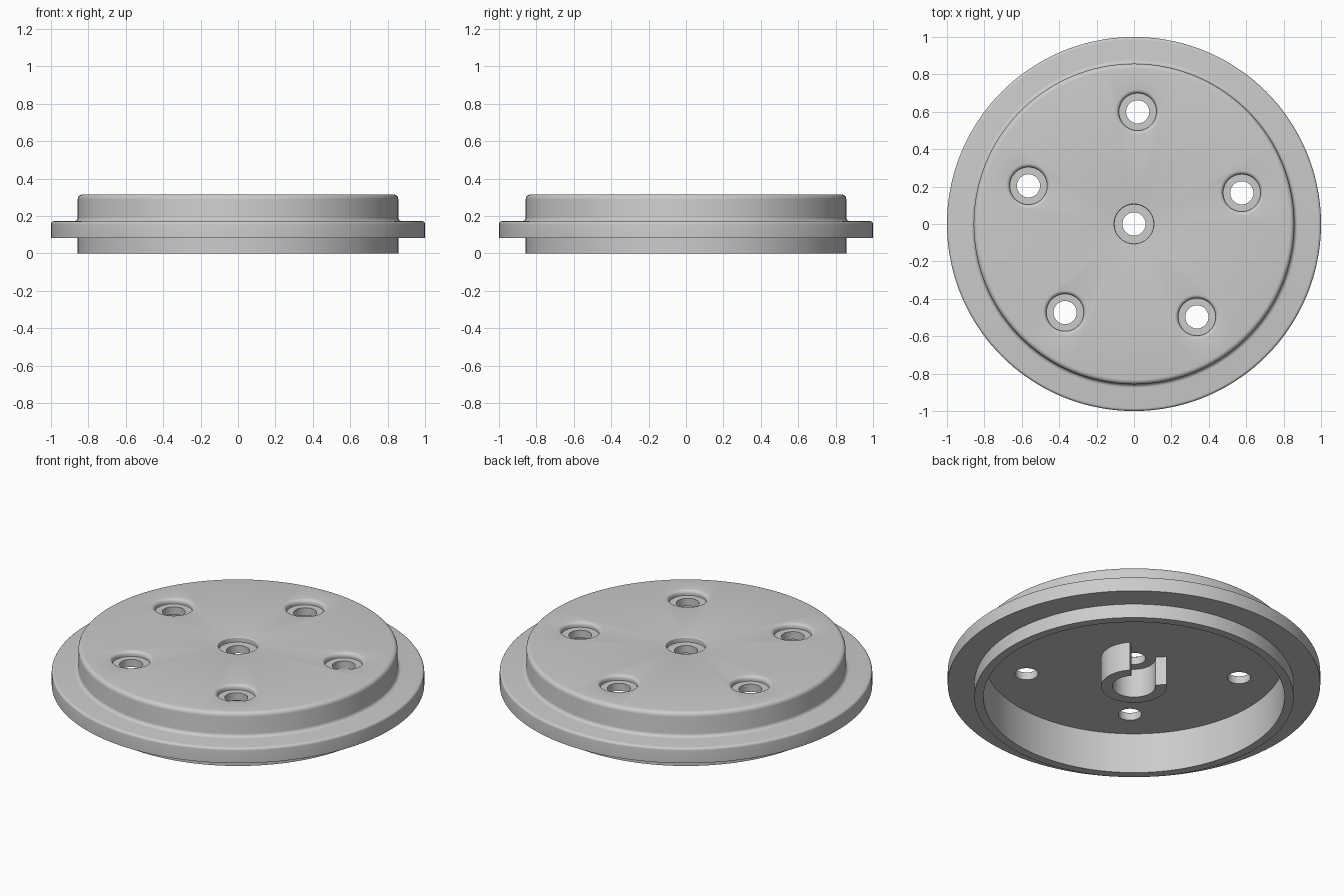
import bpy, bmesh
from math import sin, cos, pi, radians

if "Cube" in bpy.data.objects:
    bpy.data.objects.remove(bpy.data.objects["Cube"])


def arc(cx, cz, r, a0, a1, n=5):
    """Points of a circular arc in the profile plane, angles in degrees."""
    return [(cx + r * cos(radians(a0 + (a1 - a0) * i / n)),
             cz + r * sin(radians(a0 + (a1 - a0) * i / n))) for i in range(n + 1)]


def lathe(name, profile, steps, start=0, sweep=360, closed=False):
    """Revolve an (r, z) profile about z; partial sweeps get end caps."""
    bm = bmesh.new()
    verts = [bm.verts.new((r * cos(radians(start)), r * sin(radians(start)), z)) for r, z in profile]
    edges = [bm.edges.new(p) for p in zip(verts, verts[1:])]
    if closed:
        edges.append(bm.edges.new((verts[-1], verts[0])))
    bmesh.ops.spin(bm, geom=verts + edges, cent=(0, 0, 0), axis=(0, 0, 1),
                   angle=radians(sweep), steps=steps)
    bmesh.ops.remove_doubles(bm, verts=bm.verts[:], dist=1e-5)
    if sweep < 360:
        bmesh.ops.holes_fill(bm, edges=bm.edges[:], sides=len(profile))
    bmesh.ops.recalc_face_normals(bm, faces=bm.faces[:])
    mesh = bpy.data.meshes.new(name)
    bm.to_mesh(mesh)
    bm.free()
    ob = bpy.data.objects.new(name, mesh)
    bpy.context.collection.objects.link(ob)
    return ob


def activate(ob):
    bpy.ops.object.select_all(action='DESELECT')
    ob.select_set(True)
    bpy.context.view_layer.objects.active = ob


TOP, CEILING = 0.315, 0.24

# Flanged cap, hollow underneath
profile = ([(0, CEILING), (0.808, CEILING), (0.808, 0), (0.857, 0), (0.857, 0.083), (1, 0.083)]
           + arc(0.985, 0.157, 0.015, 0, 90)
           + arc(0.877, 0.192, 0.02, 270, 180)
           + arc(0.832, TOP - 0.025, 0.025, 0, 90)
           + [(0, TOP)])
body = lathe("flanged_cap", profile, 144)


def drill(name, x, y, bore, recess, depth, fillet):
    """Cut a through hole with a round-edged recess in the top face."""
    prof = ([(0, 0.1), (bore, 0.1), (bore, TOP - depth), (recess, TOP - depth)]
            + arc(recess + fillet, TOP - fillet, fillet, 180, 90)
            + [(recess + fillet, 0.4), (0, 0.4)])
    cutter = lathe(name, prof, 40)
    cutter.location = (x, y, 0)
    cutter.hide_render = True
    mod = body.modifiers.new(name, 'BOOLEAN')
    mod.operation = 'DIFFERENCE'
    mod.solver = 'EXACT'
    mod.object = cutter
    activate(body)
    bpy.ops.object.modifier_apply(modifier=mod.name)
    bpy.data.objects.remove(cutter)


# Centre hole and five holes around it
drill("centre_cutter", 0, 0, 0.062, 0.106, 0.03, 0.006)
for i in range(5):
    a = radians(88.1 + 72 * i)
    drill("hole_cutter", 0.6 * cos(a), 0.6 * sin(a), 0.062, 0.1, 0.03, 0.02)

# Open collar under the plate, with a quarter gap
hub = lathe("hub_collar", [(0.115, 0.068), (0.177, 0.068), (0.177, 0.25), (0.115, 0.25)],
            54, start=133.1, sweep=270, closed=True)

for ob in (body, hub):
    activate(ob)
    bpy.ops.object.shade_smooth_by_angle(angle=radians(30))
